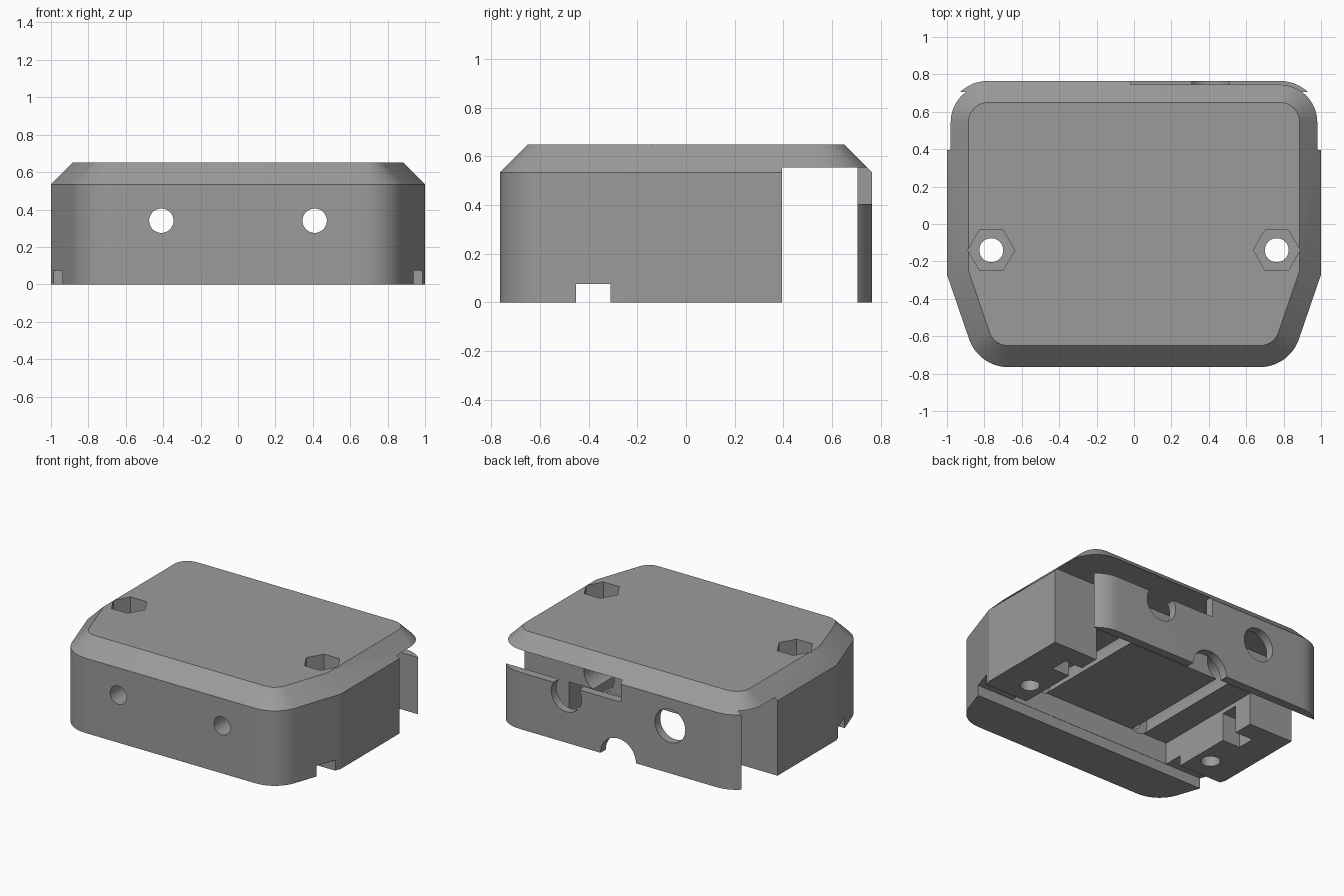
import bpy, bmesh, math

if "Cube" in bpy.data.objects:
    bpy.data.objects.remove(bpy.data.objects["Cube"])

grey = bpy.data.materials.new("grey plastic")
grey.diffuse_color = (0.33, 0.33, 0.33, 1)
grey.use_nodes = True
grey.node_tree.nodes["Principled BSDF"].inputs["Base Color"].default_value = grey.diffuse_color

TAPER = 0.33      # angle of the tapered front sides
RADIUS = 0.22     # corner radius of the shell
CHAMFER = 0.115


def finish(name, bm):
    bmesh.ops.recalc_face_normals(bm, faces=bm.faces)
    mesh = bpy.data.meshes.new(name)
    bm.to_mesh(mesh)
    bm.free()
    obj = bpy.data.objects.new(name, mesh)
    bpy.context.collection.objects.link(obj)
    obj.data.materials.append(grey)
    return obj


def outline(inset):
    """Shell outline, moved inward by the inset."""
    r = RADIUS - inset
    fx = 1 - (RADIUS + 0.275 * math.sin(TAPER)) / math.cos(TAPER)
    right = []
    for i in range(13):
        a = -math.pi / 2 + (math.pi / 2 - TAPER) * i / 12
        right.append((fx + r * math.cos(a), -0.545 + r * math.sin(a)))
    right.append((1 - inset, -0.27 + inset * math.tan(TAPER / 2)))
    for i in range(13):
        a = math.pi / 2 * i / 12
        right.append((1 - RADIUS + r * math.cos(a), 0.545 + r * math.sin(a)))
    return right + [(-x, y) for x, y in reversed(right)]


def shell():
    bm = bmesh.new()
    levels = [(0, 0), (0.535, 0), (0.65, CHAMFER)]
    rings = [[bm.verts.new((x, y, z)) for x, y in outline(d)] for z, d in levels]
    n = len(rings[0])
    for low, high in zip(rings, rings[1:]):
        for i in range(n):
            j = (i + 1) % n
            bm.faces.new((low[i], low[j], high[j], high[i]))
    bm.faces.new(rings[0])
    bm.faces.new(rings[-1])
    return finish("case_shell", bm)


def box(x0, x1, y0, y1, z0, z1):
    bm = bmesh.new()
    bmesh.ops.create_cube(bm, size=1)
    for v in bm.verts:
        v.co.x = x1 if v.co.x > 0 else x0
        v.co.y = y1 if v.co.y > 0 else y0
        v.co.z = z1 if v.co.z > 0 else z0
    return finish("cutter", bm)


def bore(axis, a, b, start, end, r, sides=40):
    """Round or hexagonal hole along y (a=x, b=z) or along z (a=x, b=y)."""
    bm = bmesh.new()
    rings = []
    for t in (start, end):
        ring = []
        for i in range(sides):
            ang = 2 * math.pi * i / sides
            p, q = a + r * math.cos(ang), b + r * math.sin(ang)
            ring.append(bm.verts.new((p, t, q) if axis == "y" else (p, q, t)))
        rings.append(ring)
    for i in range(sides):
        j = (i + 1) % sides
        bm.faces.new((rings[0][i], rings[0][j], rings[1][j], rings[1][i]))
    bm.faces.new(rings[0])
    bm.faces.new(rings[1])
    return finish("cutter", bm)


def cut(target, cutter):
    mod = target.modifiers.new("cut", "BOOLEAN")
    mod.operation = "DIFFERENCE"
    mod.solver = "EXACT"
    mod.object = cutter
    cutter.hide_render = True
    bpy.context.view_layer.objects.active = target
    bpy.ops.object.modifier_apply(modifier=mod.name)
    bpy.data.objects.remove(cutter)


case = shell()

# Open slot behind the side blocks, leaving the thin back wall
cut(case, box(-1.2, 1.2, 0.395, 0.705, -0.1, 0.555))
# Main cavity between the side blocks
cut(case, box(-0.65, 0.65, -0.45, 0.5, -0.1, 0.23))
# Cross channel through the underside
cut(case, box(-1.2, 1.2, -0.452, -0.31, -0.1, 0.075))
# Notch along the top of the back wall
cut(case, box(-0.02, 1.2, 0.69, 0.9, 0.405, 0.555))
# Half-round cable opening in the back wall
cut(case, bore("y", 0, 0, 0.65, 0.9, 0.14))

for s in (-1, 1):
    # Wide bores from the back and narrow holes through the front
    cut(case, bore("y", s * 0.41, 0.34, -0.5, 0.9, 0.12))
    cut(case, bore("y", s * 0.41, 0.34, -0.9, -0.45, 0.065))
    # Bolt holes with hexagonal nut pockets on top
    cut(case, bore("z", s * 0.763, -0.14, -0.1, 0.8, 0.064))
    cut(case, bore("z", s * 0.763, -0.14, 0.52, 0.8, 0.125, 6))
    # Small slots in the inner faces of the side blocks
    xs = sorted((s * 0.6, s * 0.79))
    cut(case, box(xs[0], xs[1], 0.12, 0.25, -0.1, 0.2))

bpy.ops.object.select_all(action="DESELECT")
case.select_set(True)
bpy.context.view_layer.objects.active = case
bpy.ops.object.shade_smooth_by_angle(angle=math.radians(15))
